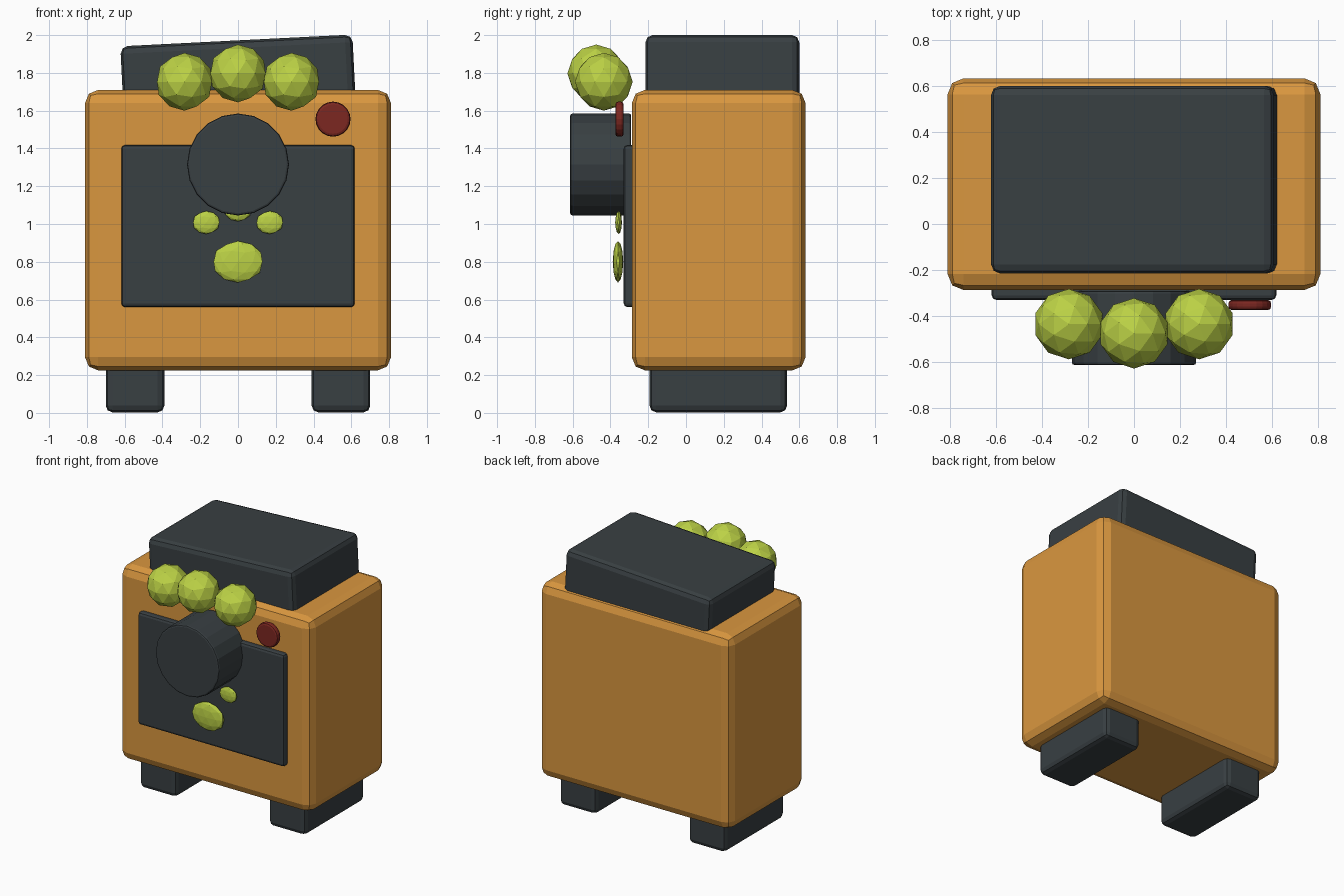
import bpy
import math

if "Cube" in bpy.data.objects:
    bpy.data.objects.remove(bpy.data.objects["Cube"])


def material(name, r, g, b):
    m = bpy.data.materials.new(name)
    m.diffuse_color = (r, g, b, 1)
    m.use_nodes = True
    m.node_tree.nodes["Principled BSDF"].inputs["Base Color"].default_value = m.diffuse_color
    return m


ORANGE = material("orange", 0.70, 0.31, 0.05)
DARK = material("charcoal", 0.04, 0.05, 0.055)
GREEN = material("lime", 0.50, 0.64, 0.06)
RED = material("red", 0.20, 0.02, 0.015)


def finish(name, mat, bevel=0, segments=2):
    ob = bpy.context.object
    ob.name = name
    ob.data.materials.append(mat)
    if bevel:
        mod = ob.modifiers.new("Bevel", "BEVEL")
        mod.width = bevel
        mod.segments = segments
        mod.limit_method = 'ANGLE'
        mod.angle_limit = math.radians(40)
    return ob


def box(name, mat, lo, hi, bevel):
    bpy.ops.mesh.primitive_cube_add(size=1, location=[(a + b) / 2 for a, b in zip(lo, hi)])
    ob = bpy.context.object
    ob.scale = [b - a for a, b in zip(lo, hi)]
    bpy.ops.object.transform_apply(location=False, rotation=False, scale=True)
    return finish(name, mat, bevel)


def disc(name, mat, x, z, radius, y0, y1, bevel, sides=20):
    bpy.ops.mesh.primitive_cylinder_add(vertices=sides, radius=radius, depth=y1 - y0,
                                        location=(x, (y0 + y1) / 2, z),
                                        rotation=(math.pi / 2, 0, 0))
    return finish(name, mat, bevel)


def blob(name, loc, size):
    bpy.ops.mesh.primitive_ico_sphere_add(subdivisions=2, radius=1, location=loc)
    bpy.context.object.scale = size
    bpy.ops.object.transform_apply(location=False, rotation=False, scale=True)
    return finish(name, GREEN)


# main casing and front panel
box("body", ORANGE, (-0.81, -0.287, 0.225), (0.81, 0.633, 1.71), 0.07)
box("front_panel", DARK, (-0.618, -0.33, 0.56), (0.618, -0.25, 1.418), 0.02)

# slightly tilted lid
lid = box("lid", DARK, (-0.615, -0.215, 1.62), (0.615, 0.60, 1.972), 0.04)
lid.rotation_euler.y = math.radians(-2.9)

# feet
for side, x in (("left", -0.545), ("right", 0.545)):
    box(side + "_foot", DARK, (x - 0.155, -0.193, 0.003), (x + 0.155, 0.535, 0.30), 0.035)

# lens barrel and button
disc("lens", DARK, 0, 1.315, 0.27, -0.613, -0.29, 0.012)
disc("button", RED, 0.503, 1.555, 0.093, -0.374, -0.33, 0.015)

# row of balls above the lens
for name, x, y, z in (("left_ball", -0.283, -0.435, 1.753),
                      ("middle_ball", 0, -0.475, 1.797),
                      ("right_ball", 0.283, -0.435, 1.753)):
    blob(name, (x, y, z), (0.153,) * 3)

# paw print: one pad and three toes
blob("paw_pad", (0, -0.36, 0.80), (0.136, 0.028, 0.11))
for name, x, z in (("left_toe", -0.168, 1.008), ("middle_toe", 0, 1.075), ("right_toe", 0.168, 1.008)):
    blob(name, (x, -0.357, z), (0.073, 0.018, 0.061))
